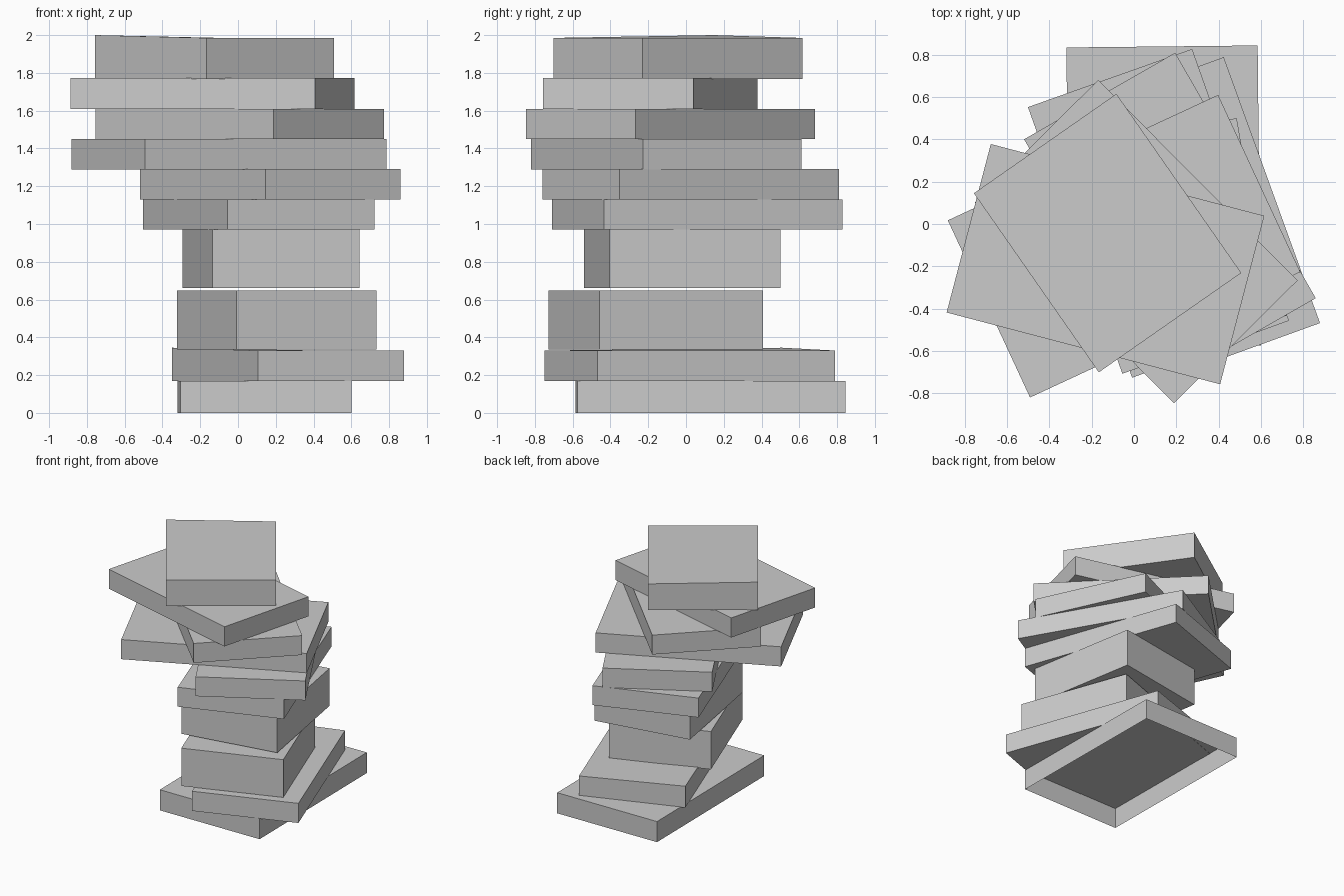
import bpy
import bmesh
from math import radians
from mathutils import Matrix, Vector

cube = bpy.data.objects.get("Cube")
if cube:
    bpy.data.objects.remove(cube, do_unlink=True)

grey = bpy.data.materials.new("plain grey")
grey.use_nodes = True
colour = (0.6, 0.6, 0.6, 1.0)
grey.diffuse_color = colour
grey.node_tree.nodes["Principled BSDF"].inputs["Base Color"].default_value = colour


def slab(name, centre, size, angle, bottom, top, lift=0.0, open_base=False):
    """Turned box; lift raises its back right top corner a little."""
    bm = bmesh.new()
    bmesh.ops.create_cube(bm, size=1)
    if open_base:
        base = [f for f in bm.faces if f.normal.z < -0.5]
        bmesh.ops.delete(bm, geom=base, context='FACES_ONLY')
    for v in bm.verts:
        raised = v.co.x < 0 and v.co.y > 0 and v.co.z > 0
        z = top + lift * raised if v.co.z > 0 else bottom
        v.co = Vector((v.co.x * size[0], v.co.y * size[1], z))
    bm.transform(Matrix.Translation((*centre, 0)) @ Matrix.Rotation(radians(angle), 4, 'Z'))
    mesh = bpy.data.meshes.new(name)
    bm.to_mesh(mesh)
    bm.free()
    mesh.materials.append(grey)
    obj = bpy.data.objects.new(name, mesh)
    bpy.context.collection.objects.link(obj)
    return obj


# Three shared footprints
long = (0.824, 1.338)
short = (0.79, 0.92)
wide = (1.41, 0.924)

# Base, hollow from below
slab("base_slab", (0.14, 0.13), (0.905, 1.42), 0.6, 0, 0.17, open_base=True)

# Lower stack with two thick blocks
slab("lower_slab", (0.265, 0.02), long, 19.9, 0.168, 0.33, lift=0.015)
slab("lower_block", (0.205, -0.16), short, 20, 0.335, 0.647)
slab("upper_block", (0.175, -0.02), short, 9.8, 0.66, 0.97)

# Fanned slabs
slab("first_fanned_slab", (0.11, 0.06), long, 19.5, 0.97, 1.13)
slab("second_fanned_slab", (0.17, 0.025), long, 29.8, 1.13, 1.29)
slab("wide_slab", (-0.047, -0.105), wide, 24.9, 1.288, 1.45)
slab("third_fanned_slab", (0.01, -0.083), long, 44.8, 1.45, 1.61)
slab("fourth_fanned_slab", (-0.135, -0.19), long, 75.3, 1.61, 1.772)

# Top block
slab("top_block", (-0.125, -0.043), (0.822, 1.033), 34.9, 1.768, 1.985, lift=0.015)
